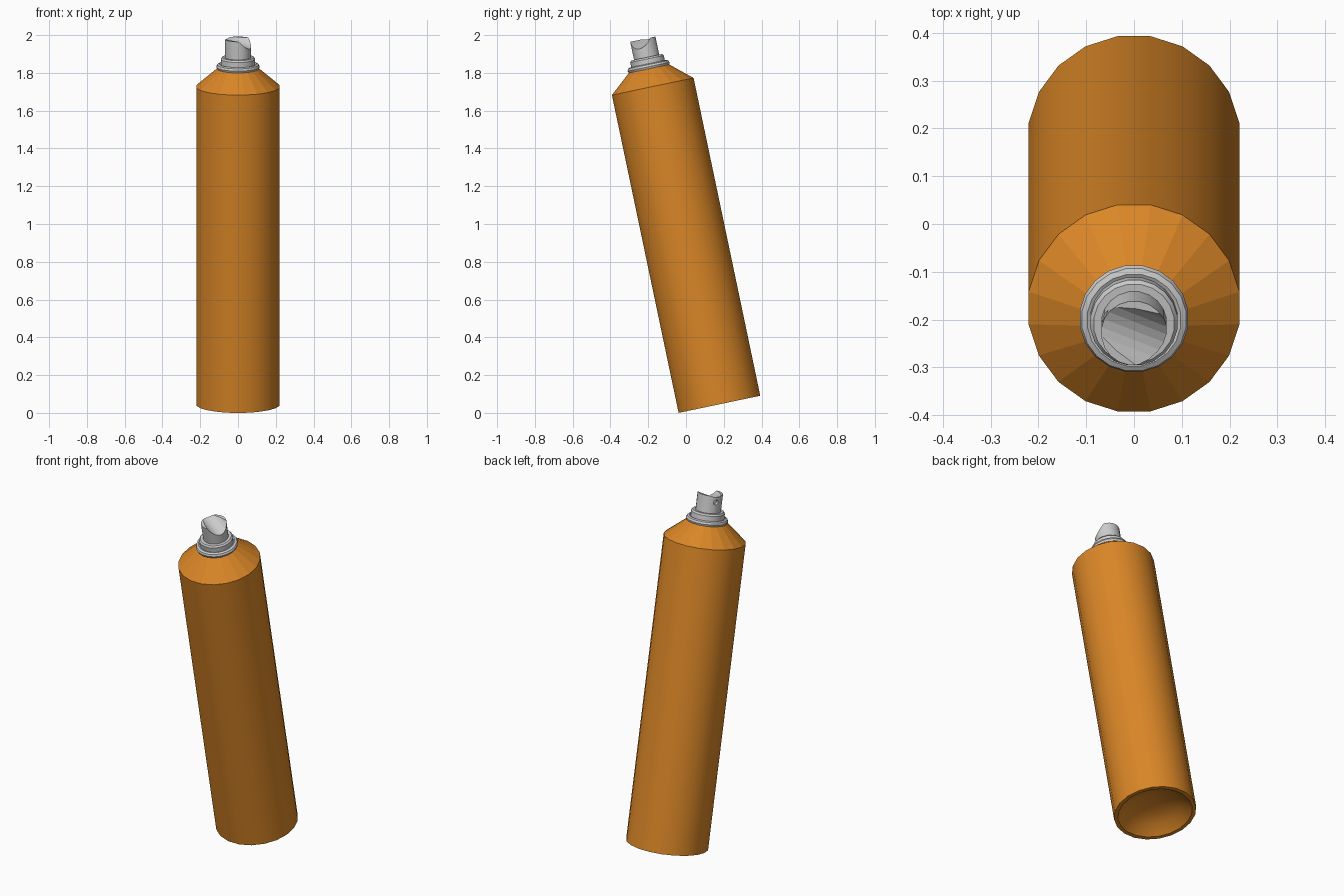
import bpy, bmesh
from math import radians, pi, sin, cos
from mathutils import Matrix, Vector

if "Cube" in bpy.data.objects:
    bpy.data.objects.remove(bpy.data.objects["Cube"])

N = 20
TILT = Matrix.Translation((0, 0.177, 0.0455)) @ Matrix.Rotation(radians(11.85), 4, 'X')


def lathe(name, profile, closed=False, n=N, flat=()):
    """Spin (radius, height) points round the can axis; flat lists faceted bands."""
    bm = bmesh.new()
    rings = []
    for r, z in profile:
        if r == 0:
            rings.append([bm.verts.new((0, 0, z))] * n)
        else:
            rings.append([bm.verts.new((r * cos((i + .5) * 2 * pi / n),
                                        r * sin((i + .5) * 2 * pi / n), z)) for i in range(n)])
    pairs = list(zip(rings, rings[1:] + rings[:1]))
    for k, (a, b) in enumerate(pairs if closed else pairs[:-1]):
        for i in range(n):
            j = (i + 1) % n
            f = bm.faces.new(list(dict.fromkeys((a[i], a[j], b[j], b[i]))))
            f.smooth = k not in flat
    bmesh.ops.recalc_face_normals(bm, faces=bm.faces)
    for e in bm.edges:
        e.smooth = not (len(e.link_faces) == 2 and e.calc_face_angle(0) > radians(30))
    me = bpy.data.meshes.new(name)
    bm.to_mesh(me)
    bm.free()
    ob = bpy.data.objects.new(name, me)
    bpy.context.collection.objects.link(ob)
    ob.matrix_world = TILT
    return ob


# Can body: domed base, rim, wall, faceted shoulder
orange = bpy.data.materials.new("orange_paint")
orange.diffuse_color = (0.70, 0.24, 0.02, 1)
orange.use_nodes = True
orange.node_tree.nodes["Principled BSDF"].inputs["Base Color"].default_value = orange.diffuse_color
body = lathe("can_body", [(0, .07), (.08, .062), (.15, .04), (.203, 0), (.2236, 0),
                          (.2236, 1.719), (.10, 1.824), (0, 1.824)], flat=(5,))
body.data.materials.append(orange)

# Rolled collar ring
lathe("collar_ring", [(.099 + .016 * cos(a * pi / 4), 1.826 + .016 * sin(a * pi / 4))
                      for a in range(8)], closed=True)

# Valve cup under the nozzle
lathe("valve_cup", [(0, 1.815), (.092, 1.815), (.092, 1.868), (.085, 1.877), (0, 1.877)])

# Spray nozzle, scooped for the finger and drilled for the spray
nozzle = lathe("nozzle", [(0, 1.86), (.069, 1.86), (.069, 1.975), (0, 1.975)])


def cutter(name, radius, depth, location, direction):
    bpy.ops.mesh.primitive_cylinder_add(vertices=24, radius=radius, depth=depth)
    ob = bpy.context.object
    ob.name = name
    rot = Vector(direction).to_track_quat('Z', 'Y').to_matrix().to_4x4()
    ob.matrix_world = TILT @ Matrix.Translation(location) @ rot
    ob.hide_render = True
    ob.hide_set(True)
    m = nozzle.modifiers.new(name, 'BOOLEAN')
    m.object = ob
    m.operation = 'DIFFERENCE'
    m.solver = 'EXACT'


az = radians(-25)
dx, dy = cos(az), sin(az)
cutter("finger_scoop_cutter", .07, .3, (.055 * dx, .055 * dy, 2.005), (dx, dy, -.3))
cutter("spray_hole_cutter", .014, .04, (-.069 * dx, -.069 * dy, 1.94), (dx, dy, 0))
